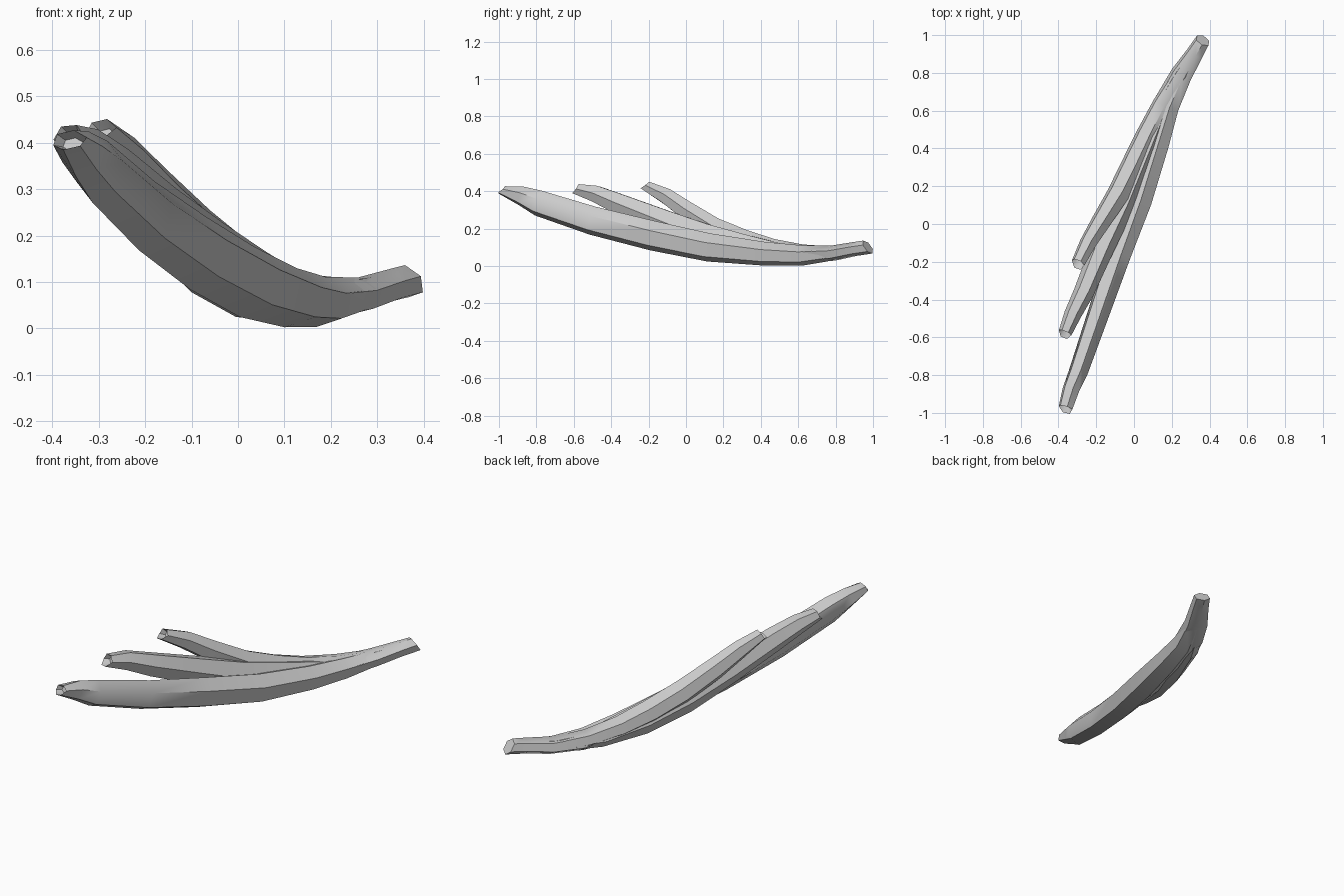
import bpy, bmesh, math
from mathutils import Vector

SIDES = 6


def ring(bm, c, t, hw, hh, roll, slant):
    """Six-sided cross-section around c, square to direction t; slant pushes its top along t."""
    side = t.cross(Vector((0, 0, 1))).normalized()
    up = side.cross(t).normalized()
    out = []
    for i in range(SIDES):
        a = math.tau * i / SIDES + roll
        x, y = 1.06 * hw * math.cos(a), 1.06 * hh * math.sin(a)
        out.append(bm.verts.new(c + side * x + up * y + t * slant * y))
    return out


def fruit(name, path, roll, cup=True, end_slant=0.0):
    """Skin a curved tube; path rows are x, y, z, half width, half height."""
    bm = bmesh.new()
    pts = [Vector(p[:3]) for p in path]
    rings = []
    for i, p in enumerate(path):
        t = (pts[min(i + 1, len(pts) - 1)] - pts[max(i - 1, 0)]).normalized()
        slant = end_slant if i == len(path) - 1 else 0.0
        rings.append(ring(bm, pts[i], t, p[3], p[4], roll, slant))
    # uneven rim and shallow cup in the blossom end
    if cup:
        t = (pts[1] - pts[0]).normalized()
        for i in (4, 5):
            rings[0][i].co -= t * 0.022
        rings.insert(0, ring(bm, pts[0] + t * 0.025, t, path[0][3] * 0.6, path[0][4] * 0.6, roll, 0))
    for a, b in zip(rings, rings[1:]):
        for i in range(SIDES):
            j = (i + 1) % SIDES
            bm.faces.new((a[i], a[j], b[j], b[i]))
    bm.faces.new(rings[0][::-1])
    bm.faces.new(rings[-1])
    bmesh.ops.recalc_face_normals(bm, faces=bm.faces)
    me = bpy.data.meshes.new(name)
    bm.to_mesh(me)
    bm.free()
    ob = bpy.data.objects.new(name, me)
    bpy.context.collection.objects.link(ob)
    bpy.context.view_layer.objects.active = ob
    ob.select_set(True)
    bpy.ops.object.shade_smooth_by_angle(angle=math.radians(50))
    ob.select_set(False)


# Longest banana, lowest in the bunch
fruit("long_banana", [
    (-0.362, -0.972, 0.403, 0.037, 0.024),
    (-0.335, -0.88, 0.375, 0.044, 0.050),
    (-0.297, -0.79, 0.337, 0.050, 0.067),
    (-0.197, -0.50, 0.243, 0.057, 0.074),
    (-0.087, -0.18, 0.163, 0.064, 0.077),
    (0.020, 0.12, 0.100, 0.073, 0.073),
    (0.114, 0.42, 0.066, 0.070, 0.061),
    (0.178, 0.62, 0.057, 0.060, 0.052),
    (0.250, 0.78, 0.070, 0.050, 0.038),
    (0.325, 0.91, 0.092, 0.036, 0.030)], 0.35)

# Middle banana
fruit("middle_banana", [
    (-0.364, -0.575, 0.410, 0.034, 0.030),
    (-0.325, -0.48, 0.385, 0.043, 0.048),
    (-0.265, -0.36, 0.333, 0.051, 0.059),
    (-0.165, -0.12, 0.237, 0.060, 0.070),
    (-0.065, 0.10, 0.152, 0.066, 0.080),
    (0.028, 0.33, 0.095, 0.068, 0.074),
    (0.120, 0.55, 0.064, 0.062, 0.050),
    (0.240, 0.77, 0.070, 0.050, 0.036),
    (0.325, 0.91, 0.092, 0.036, 0.030)], 0.1)

# Shortest banana, steepest
fruit("short_banana", [
    (-0.295, -0.205, 0.425, 0.035, 0.028),
    (-0.243, -0.10, 0.370, 0.043, 0.045),
    (-0.176, 0.01, 0.293, 0.050, 0.053),
    (-0.083, 0.16, 0.200, 0.058, 0.057),
    (-0.003, 0.32, 0.137, 0.060, 0.055),
    (0.068, 0.47, 0.096, 0.057, 0.048),
    (0.150, 0.63, 0.073, 0.053, 0.041),
    (0.243, 0.78, 0.070, 0.050, 0.035),
    (0.325, 0.91, 0.092, 0.036, 0.030)], 0.3)

# Shared stem joining the three
fruit("stem", [
    (0.125, 0.52, 0.070, 0.055, 0.030),
    (0.180, 0.65, 0.062, 0.068, 0.045),
    (0.250, 0.79, 0.070, 0.057, 0.039),
    (0.320, 0.90, 0.091, 0.045, 0.036),
    (0.364, 0.972, 0.102, 0.039, 0.036)], 0.3, cup=False, end_slant=-0.5)
